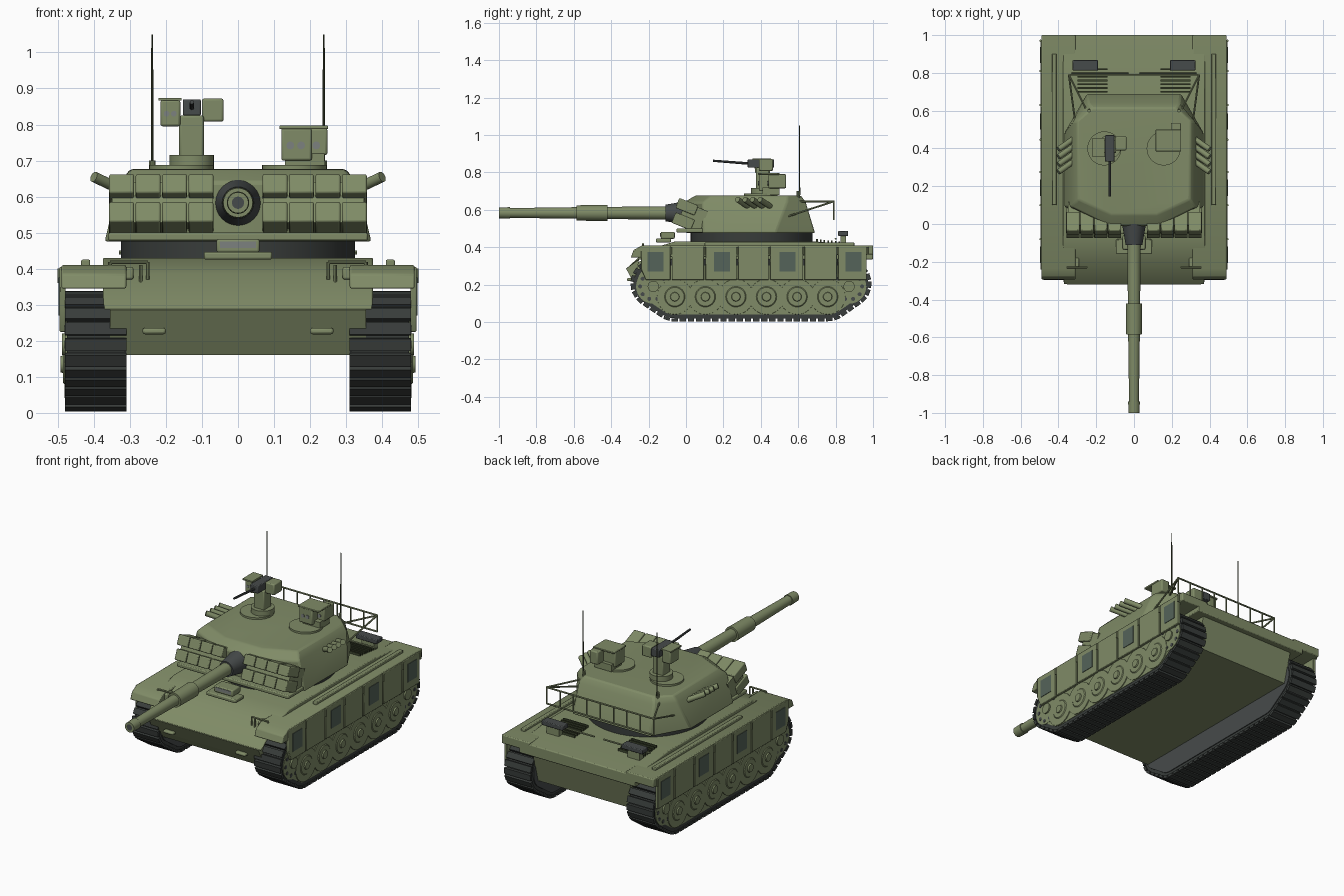
import bpy, bmesh, math
from mathutils import Vector, Matrix
from mathutils.geometry import convex_hull_2d

if "Cube" in bpy.data.objects:
    bpy.data.objects.remove(bpy.data.objects["Cube"])


def material(name, rgb):
    m = bpy.data.materials.new(name)
    m.diffuse_color = (*rgb, 1)
    m.use_nodes = True
    m.node_tree.nodes["Principled BSDF"].inputs["Base Color"].default_value = m.diffuse_color
    return m


GREEN = material("olive_green", (0.215, 0.26, 0.135))
DARK = material("dark_grey", (0.062, 0.07, 0.07))
TRACK = material("track_black", (0.04, 0.046, 0.043))
WINDOW = material("panel_grey", (0.09, 0.125, 0.1))
STEEL = material("lens_grey", (0.2, 0.22, 0.21))
AERIAL = material("aerial_green", (0.05, 0.065, 0.03))


def finish(name, bm, mat, bevel=0):
    bmesh.ops.recalc_face_normals(bm, faces=bm.faces[:])
    me = bpy.data.meshes.new(name)
    bm.to_mesh(me)
    bm.free()
    me.materials.append(mat)
    ob = bpy.data.objects.new(name, me)
    bpy.context.collection.objects.link(ob)
    if bevel:
        mod = ob.modifiers.new("bevel", 'BEVEL')
        mod.width, mod.segments, mod.limit_method = bevel, 2, 'ANGLE'
    return ob


def add_box(bm, c, size, rot=None):
    m = Matrix.Translation(c) @ (rot or Matrix()) @ Matrix.Diagonal((*size, 1))
    bmesh.ops.create_cube(bm, size=1, matrix=m)


def box(name, x, y, z, mat=GREEN, bevel=0, tilt=0):
    bm = bmesh.new()
    c = [(a[0] + a[1]) / 2 for a in (x, y, z)]
    add_box(bm, c, [abs(a[1] - a[0]) for a in (x, y, z)], Matrix.Rotation(math.radians(tilt), 4, 'X'))
    return finish(name, bm, mat, bevel)


def add_rod(bm, p, q, r1, r2=None, n=24):
    p, q = Vector(p), Vector(q)
    rot = (q - p).to_track_quat('Z', 'Y').to_matrix().to_4x4()
    bmesh.ops.create_cone(bm, cap_ends=True, segments=n, radius1=r1, radius2=r1 if r2 is None else r2,
                          depth=(q - p).length, matrix=Matrix.Translation((p + q) / 2) @ rot)


def rod(name, p, q, r1, r2=None, mat=GREEN, n=24):
    bm = bmesh.new()
    add_rod(bm, p, q, r1, r2, n)
    return finish(name, bm, mat)


def loft(name, rings, mat=GREEN, bevel=0):
    bm = bmesh.new()
    vs = [[bm.verts.new(p) for p in ring] for ring in rings]
    n = len(vs[0])
    for a, b in zip(vs, vs[1:]):
        for i in range(n):
            bm.faces.new((a[i], a[(i + 1) % n], b[(i + 1) % n], b[i]))
    bm.faces.new(vs[0])
    bm.faces.new(vs[-1])
    return finish(name, bm, mat, bevel)


def prism(name, x0, x1, prof, mat=GREEN, bevel=0):
    return loft(name, [[(x, y, z) for y, z in prof] for x in (x0, x1)], mat, bevel)


# hull
prism("lower_hull", -.312, .312, [(-.32, .285), (-.25, .16), (.92, .16), (.97, .35), (-.2, .35)])
prism("nose_plate", -.355, .355, [(-.32, .285), (-.275, .2), (-.25, .34)])
prism("upper_hull", -.375, .375, [(-.32, .285), (-.21, .385), (-.06, .43), (.7, .43), (1, .4),
                                  (1, .335), (-.25, .335)], bevel=.006)
box("driver_hatch_lip", (-.095, .095), (-.16, -.08), (.425, .447), bevel=.006)
box("driver_hatch", (-.06, .06), (-.135, -.06), (.445, .482), bevel=.006)
box("driver_window", (-.05, .05), (-.138, -.13), (.457, .476), STEEL)

# track loop outline from end wheels and road wheels
pts = []
for cy, cz, r in ((-.163, .205, .125), (.858, .205, .125), (-.06, .145, .133), (.757, .145, .133)):
    pts += [Vector((cy + r * math.cos(k * math.pi / 36), cz + r * math.sin(k * math.pi / 36))) for k in range(72)]
loop = [pts[i] for i in convex_hull_2d(pts)]
centre = Vector((.347, .18))


def shrink(d):
    out = []
    for i, p in enumerate(loop):
        t = (loop[(i + 1) % len(loop)] - loop[i - 1]).normalized()
        n = Vector((t.y, -t.x))
        if n.dot(p - centre) < 0:
            n = -n
        out.append(p - n * d)
    return out


def walk(count):
    n = len(loop)
    seg = [(loop[(i + 1) % n] - loop[i]).length for i in range(n)]
    step, i, acc = sum(seg) / count, 0, 0
    for k in range(count):
        while acc + seg[i] < k * step and i < n - 1:
            acc += seg[i]
            i += 1
        d = loop[(i + 1) % n] - loop[i]
        yield loop[i] + d * ((k * step - acc) / seg[i]), math.atan2(d.y, d.x)


wheel_ys = [-.06 + .1635 * i for i in range(6)]
panel_ys = [-.245, -.08, .1, .275, .446, .63, .81, .97]
for s in (1, -1):
    # track band and shoes
    outer, inner = shrink(.008), shrink(.026)
    loft("track_band", [[(s * x, *p) for p in ring] for x, ring in
                        ((.315, inner), (.315, outer), (.475, outer), (.475, inner))], TRACK)
    bm = bmesh.new()
    for p, a in walk(66):
        add_box(bm, (s * .395, p.x, p.y), (.17, .034, .016), Matrix.Rotation(a, 4, 'X'))
    finish("track_shoes", bm, TRACK)
    prism("track_inner_plate", s * .309, s * .314, [tuple(p) for p in shrink(.024)], DARK)
    prism("wheel_backing", s * .44, s * .477, [tuple(p) for p in shrink(.027)])
    # road wheels and end wheels
    for y in wheel_ys:
        rod("road_wheel", (s * .45, y, .135), (s * .482, y, .135), .098, .094, n=32)
        rod("wheel_dish", (s * .482, y, .135), (s * .486, y, .135), .055, .05)
        rod("wheel_hub", (s * .482, y, .135), (s * .493, y, .135), .026, .022)
    for y in (-.175, .872):
        rod("end_wheel", (s * .45, y, .19), (s * .479, y, .19), .092, n=32)
        rod("end_hub", (s * .479, y, .19), (s * .488, y, .19), .03)
        bm = bmesh.new()
        for k in range(10):
            a = k * math.tau / 10
            c = (y + .07 * math.cos(a), .19 + .07 * math.sin(a))
            add_rod(bm, (s * .478, *c), (s * .481, *c), .011, n=10)
        finish("end_wheel_holes", bm, DARK)
    # fenders and side skirts
    prism("fender", s * .31, s * .49, [(-.295, .345), (-.28, .385), (-.235, .41), (1, .41), (1, .36), (-.2, .345)], bevel=.005)
    box("fender_rail", (s * .41, s * .435), (.1, .9), (.405, .425), bevel=.004)
    for i, (a, b) in enumerate(zip(panel_ys, panel_ys[1:])):
        low = .285 if i == 0 else .225
        prism("skirt_panel", s * .478, s * .495, [(a + .004, low), (a + .03, .225), (b - .004, .225),
                                                  (b - .004, .405), (a + .004, .405)], bevel=.003)
        rod("skirt_hinge", (s * .495, b, .36), (s * .495, b, .40), .006, n=8)
        if i % 2 == 0:
            m = (a + b) / 2 + (.005 if i else 0)
            box("skirt_window", (s * .493, s * .498), (m - .043, m + .043), (.27, .375), WINDOW)
    # headlight guards and tow handles
    bm = bmesh.new()
    for p, q in (((.25, .37), (.25, .418)), ((.25, .418), (.355, .418)), ((.355, .37), (.355, .418)), ((.27, .36), (.27, .41))):
        add_rod(bm, (s * p[0], -.23, p[1]), (s * q[0], -.23, q[1]), .005, n=8)
    finish("headlight_guard", bm, GREEN)
    box("headlight", (s * .29, s * .335), (-.235, -.18), (.37, .405), bevel=.006)
    box("tow_handle", (s * .2, s * .265), (-.315, -.27), (.218, .236), bevel=.007)
    # rear deck grilles and boxes
    bm = bmesh.new()
    for k in range(7):
        add_box(bm, (s * .22, .7 + .02 * k, .436 - .002 * k), (.16, .009, .014))
    finish("deck_grille", bm, AERIAL)
    box("deck_box", (s * .19, s * .325), (.813, .867), (.46, .486), DARK, .004)
    box("deck_box_foot", (s * .22, s * .3), (.825, .855), (.41, .465))
    rod("deck_bar", (s * .03, .8, .445), (s * .33, .8, .445), .005, n=8)

# turret ring and turret body
rod("turret_ring", (0, .35, .42), (0, .35, .478), .325, mat=TRACK, n=48)


def ring(z, half):
    return [(x, y, z) for x, y in half] + [(-x, y, z) for x, y in reversed(half)]


loft("turret", [ring(.475, [(.14, .0), (.37, .09), (.37, .48), (.25, .69)]),
                ring(.64, [(.13, -.01), (.33, .09), (.325, .54), (.24, .64)]),
                ring(.676, [(.12, .05), (.295, .13), (.30, .545), (.22, .615)])], bevel=.008)
box("turret_front_shelf", (-.36, .36), (-.05, .1), (.478, .5), bevel=.005)

# armour tiles in two tilted rows on each cheek
for s in (1, -1):
    for i in range(4):
        x0 = .068 + .0735 * i
        box("armour_tile_upper", (s * x0, s * (x0 + .069)), (-.05, .06), (.588, .645), bevel=.005, tilt=-22)
        box("armour_tile_lower", (s * x0, s * (x0 + .069)), (-.07, .04), (.508, .568), bevel=.005, tilt=-22)
    box("tile_mount", (s * .07, s * .35), (-.03, .1), (.5, .62), tilt=-22)

# gun
GZ = .583
rod("mantlet", (0, .02, GZ), (0, -.11, GZ), .067, .044, DARK, 32)
rod("barrel_rear", (0, -.1, GZ), (0, -.45, GZ), .036, .032)
rod("bore_evacuator", (0, -.42, GZ), (0, -.585, GZ), .043, .041)
rod("barrel_front", (0, -.58, GZ), (0, -.95, GZ), .031, .026)
rod("muzzle_collar", (0, -.94, GZ), (0, -1, GZ), .031, .029)
rod("muzzle_bore", (0, -.99, GZ), (0, -1.0005, GZ), .017, mat=DARK)

for s in (1, -1):
    # smoke launchers
    for k in range(4):
        y = .30 + .04 * k
        rod("smoke_tube", (s * .315, y + .035, .615), (s * .4, y - .025, .655), .015, n=16)
    # roof hatches and aerials
    rod("roof_hatch", (s * .157, .4, .67), (s * .157, .4, .687), .09, n=36)
    rod("aerial_base", (s * .238, .6, .64), (s * .238, .6, .70), .009, n=10)
    rod("aerial", (s * .238, .607, .68), (s * .238, .607, 1.05), .004, .0025, AERIAL, 8)

# weapon station
rod("station_base", (-.128, .41, .685), (-.128, .41, .716), .062)
box("station_column", (-.163, -.095), (.375, .445), (.71, .825), bevel=.006)
box("station_sight", (-.215, -.16), (.37, .45), (.795, .868), bevel=.006)
box("sight_hood", (-.22, -.157), (.355, .455), (.866, .874))
box("ammo_box", (-.1, -.04), (.39, .465), (.808, .872), bevel=.006)
box("gun_receiver", (-.153, -.103), (.33, .47), (.825, .87), DARK, .004)
rod("gun_barrel", (-.128, .34, .847), (-.128, .145, .862), .007, .006, DARK, 10)
for x in (-.198, -.178):
    rod("sight_lens", (x, .372, .83), (x, .367, .83), .008, mat=STEEL, n=12)

# gunner sight
box("gunner_sight", (.12, .205), (.39, .48), (.7, .79), bevel=.006)
box("gunner_sight_side", (.195, .248), (.44, .535), (.715, .79), bevel=.006)
box("gunner_sight_hood", (.115, .25), (.385, .5), (.787, .797), bevel=.003)
box("gunner_sight_foot", (.13, .24), (.41, .5), (.68, .72))
for x, y in ((.145, .39), (.175, .39), (.217, .44)):
    rod("gunner_lens", (x, y + .002, .742), (x, y - .004, .742), .011, mat=STEEL, n=12)

# rear basket rails
bm = bmesh.new()
for s in (1, -1):
    add_rod(bm, (s * .25, .6, .645), (s * .345, .79, .645), .005, n=8)
    add_rod(bm, (s * .31, .53, .56), (s * .345, .79, .645), .005, n=8)
for z in (.645, .55):
    add_rod(bm, (-.345, .79, z), (.345, .79, z), .005, n=8)
for k in range(9):
    x = -.345 + .69 * k / 8
    add_rod(bm, (x, .79, .55), (x, .79, .645), .004, n=8)
finish("basket_rail", bm, GREEN)

# smooth the round parts, keep edges sharp
for ob in bpy.context.collection.objects:
    ob.select_set(True)
    bpy.context.view_layer.objects.active = ob
bpy.ops.object.shade_smooth_by_angle(angle=math.radians(32))
